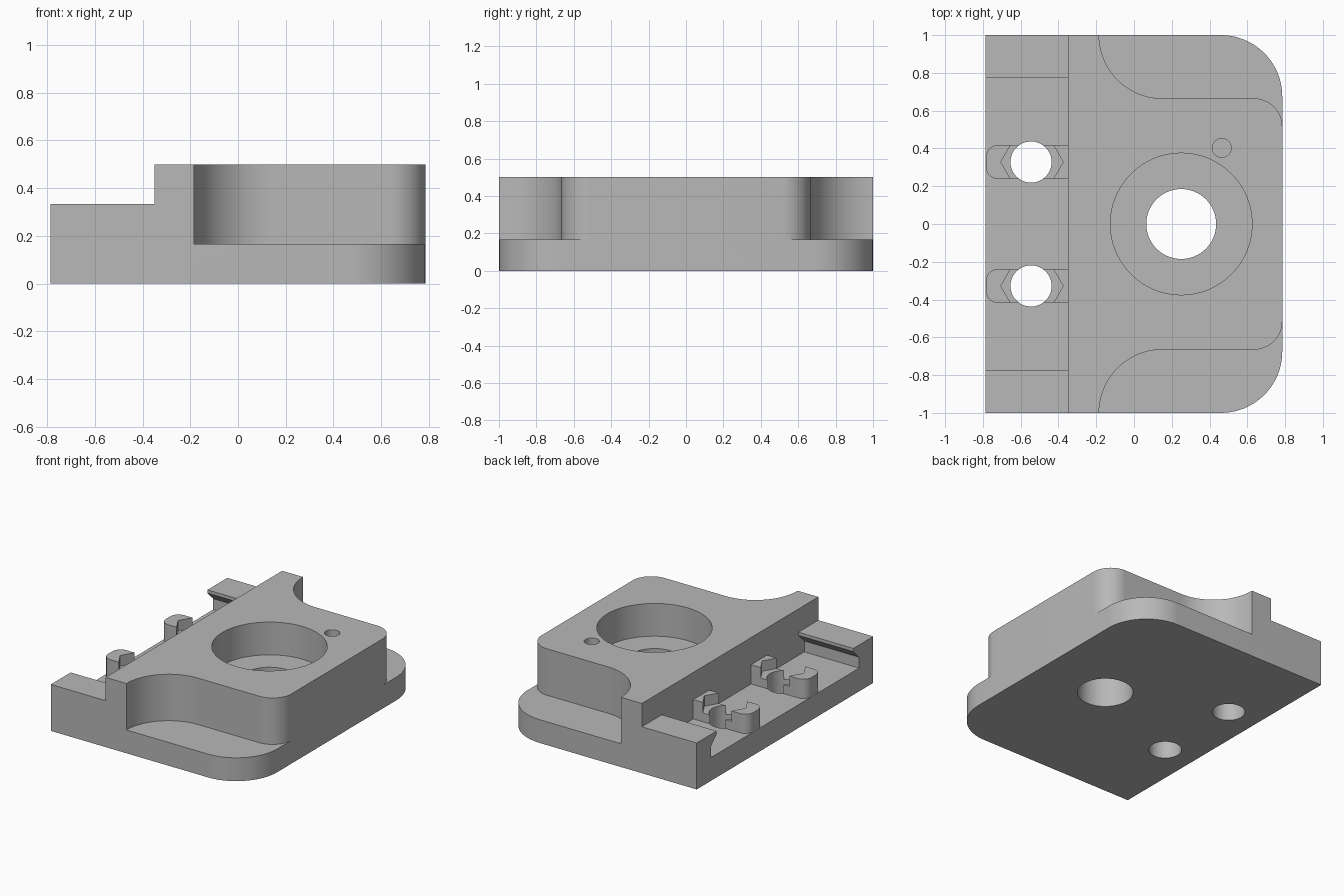
import bpy, bmesh
from math import sin, cos, radians
from mathutils import Vector

cube = bpy.data.objects.get("Cube")
if cube:
    bpy.data.objects.remove(cube, do_unlink=True)

HALF_X, LEDGE, STEP, TOP = 0.785, 0.167, 0.333, 0.5
WALL_X = -0.35
LOW, HIGH = -0.1, 0.7          # cutters overshoot the block

grey = bpy.data.materials.new("plain_grey")
grey.use_nodes = True
colour = (0.48, 0.48, 0.48, 1)
grey.diffuse_color = colour
grey.node_tree.nodes["Principled BSDF"].inputs["Base Color"].default_value = colour


def arc(cx, cy, r, start, end, steps=20):
    angles = [radians(start + (end - start) * i / steps) for i in range(steps + 1)]
    return [(cx + r * cos(a), cy + r * sin(a)) for a in angles]


def circle(cx, cy, r, sides=64):
    return arc(cx, cy, r, 0, 360, sides)[:-1]


def prism(name, outline, start, end, axis="z"):
    """Extrude an xy outline along z, or a yz outline along x."""
    place = (lambda a, b, t: (a, b, t)) if axis == "z" else (lambda a, b, t: (t, a, b))
    bm = bmesh.new()
    face = bm.faces.new([bm.verts.new(place(a, b, start)) for a, b in outline])
    moved = bmesh.ops.extrude_face_region(bm, geom=[face])["geom"]
    bmesh.ops.translate(bm, verts=[v for v in moved if isinstance(v, bmesh.types.BMVert)],
                        vec=Vector(place(0, 0, end - start)))
    bmesh.ops.recalc_face_normals(bm, faces=bm.faces)
    mesh = bpy.data.meshes.new(name)
    bm.to_mesh(mesh)
    bm.free()
    mesh.materials.append(grey)
    obj = bpy.data.objects.new(name, mesh)
    bpy.context.collection.objects.link(obj)
    return obj


def combine(target, tool, operation):
    """Apply a boolean and discard the tool."""
    tool.hide_render = True
    mod = target.modifiers.new(operation, "BOOLEAN")
    mod.operation, mod.object, mod.solver = operation, tool, "EXACT"
    bpy.context.view_layer.objects.active = target
    bpy.ops.object.modifier_apply(modifier=mod.name)
    bpy.data.objects.remove(tool, do_unlink=True)


def cut(target, outline, start, end, axis="z"):
    combine(target, prism("cutter", outline, start, end, axis), "DIFFERENCE")


# Main block with two rounded corners
R = 0.325
block = prism("mounting_block",
              [(-HALF_X, 1), (-HALF_X, -1)]
              + arc(HALF_X - R, -1 + R, R, -90, 0)
              + arc(HALF_X - R, 1 - R, R, 0, 90), 0, TOP)

# Corner ledges: concave sweep, straight side, rounded end
corner = ([(-0.185, 1.1)] + arc(0.15, 1, 0.335, 180, 270)
          + arc(HALF_X - 0.15, 0.515, 0.15, 90, 0) + [(0.95, 0.515), (0.95, 1.1)])
for side in (1, -1):
    cut(block, [(x, y * side) for x, y in corner], LEDGE, HIGH)

# Lowered step with undercut channel between the end rails
half = [(0.84, LEDGE), (0.84, 0.245), (0.775, 0.31), (0.775, STEP), (1.1, STEP), (1.1, HIGH)]
cut(block, half + [(-y, z) for y, z in reversed(half)], -0.95, WALL_X, "x")

# Screw bosses with hexagonal nut pockets and through holes
for cy in (0.328, -0.328):
    w, r, left = 0.09, 0.065, -0.784
    strip = (arc(left + r, cy + w - r, r, 90, 180, 10)
             + arc(left + r, cy - w + r, r, 180, 270, 10)
             + [(-0.3, cy - w), (-0.3, cy + w)])
    combine(block, prism("boss", strip, 0.08, 0.305), "UNION")
    cut(block, circle(-0.54, cy, 0.165, 6), 0.23, HIGH)
    cut(block, circle(-0.545, cy, 0.109, 48), LOW, HIGH)

# Counterbore, centre hole and small blind hole
cut(block, circle(0.25, 0, 0.375, 96), 0.265, HIGH)
cut(block, circle(0.25, 0, 0.185), LOW, HIGH)
cut(block, circle(0.465, 0.403, 0.05, 32), LEDGE, HIGH)

# Smooth curved walls, crisp edges
bpy.ops.object.select_all(action="DESELECT")
block.select_set(True)
bpy.context.view_layer.objects.active = block
bpy.ops.object.shade_smooth_by_angle(angle=radians(30))
